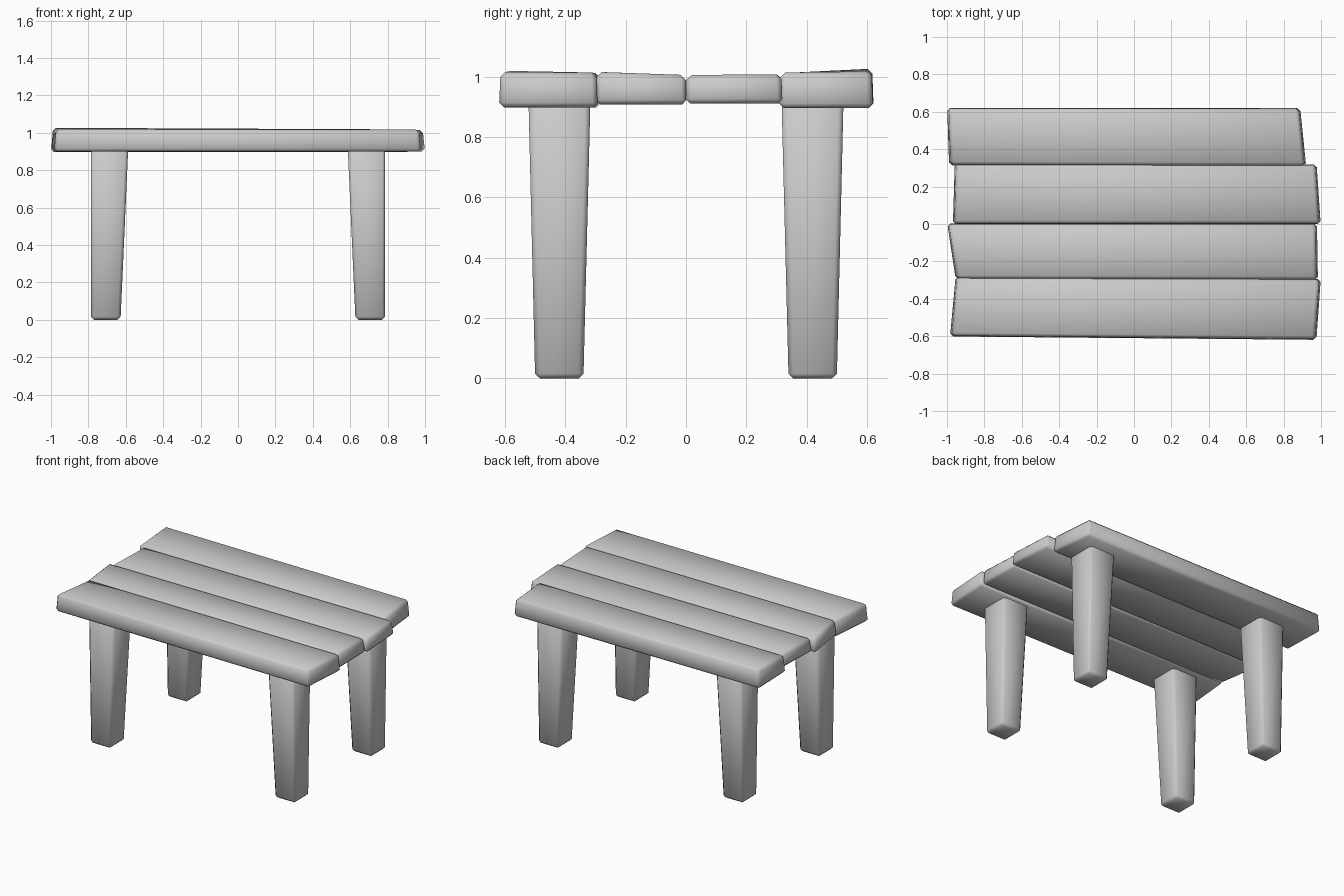
import bpy

if "Cube" in bpy.data.objects:
    bpy.data.objects.remove(bpy.data.objects["Cube"])


def soft_block(name, bottom, top, bevel):
    """Six-sided block from four bottom and four top corners, with worn edges."""
    faces = [(3, 2, 1, 0), (4, 5, 6, 7)]
    faces += [(i, (i + 1) % 4, (i + 1) % 4 + 4, i + 4) for i in range(4)]
    mesh = bpy.data.meshes.new(name)
    mesh.from_pydata(bottom + top, [], faces)
    mesh.update()
    obj = bpy.data.objects.new(name, mesh)
    bpy.context.collection.objects.link(obj)
    mod = obj.modifiers.new("worn_edges", 'BEVEL')
    mod.width = bevel
    mod.segments = 1
    mod.limit_method = 'NONE'
    for p in mesh.polygons:
        p.use_smooth = True
    return obj


# Tabletop planks: corners (x, y, top z) counter-clockwise from front left, then bottom z
planks = {
    "front_plank": ([(-0.985, -0.602, 1.02), (0.977, -0.62, 1.016),
                     (1.0, -0.293, 1.014), (-0.955, -0.28, 1.012)], 0.899),
    "front_middle_plank": ([(-0.955, -0.295, 1.016), (0.985, -0.3, 1.016),
                            (0.98, 0.003, 1.006), (-1.0, 0.003, 1.006)], 0.908),
    "back_middle_plank": ([(-0.97, -0.002, 1.006), (1.0, -0.002, 1.006),
                           (0.978, 0.32, 1.008), (-0.96, 0.325, 1.006)], 0.911),
    "back_plank": ([(-0.99, 0.313, 1.012), (0.922, 0.308, 1.014),
                    (0.89, 0.62, 1.018), (-1.0, 0.622, 1.027)], 0.896),
}
for name, (corners, low) in planks.items():
    cx = sum(c[0] for c in corners) / 4
    cy = sum(c[1] for c in corners) / 4
    bottom = [(x, y, low) for x, y, z in corners]
    # top outline is slightly smaller than the bottom
    top = [(cx + (x - cx) * 0.989, cy + (y - cy) * 0.97, z) for x, y, z in corners]
    soft_block(name, bottom, top, 0.016)


def rect(x0, x1, y0, y1, z):
    x0, x1 = sorted((x0, x1))
    y0, y1 = sorted((y0, y1))
    return [(x0, y0, z), (x1, y0, z), (x1, y1, z), (x0, y1, z)]


# Tapered legs, outer side face upright
for sx, side in ((-1, "left"), (1, "right")):
    for sy, end in ((-1, "front"), (1, "back")):
        soft_block(f"{end}_{side}_leg",
                   rect(sx * 0.787, sx * 0.628, sy * 0.5, sy * 0.34, 0.0),
                   rect(sx * 0.787, sx * 0.587, sy * 0.522, sy * 0.317, 0.915),
                   0.016)
